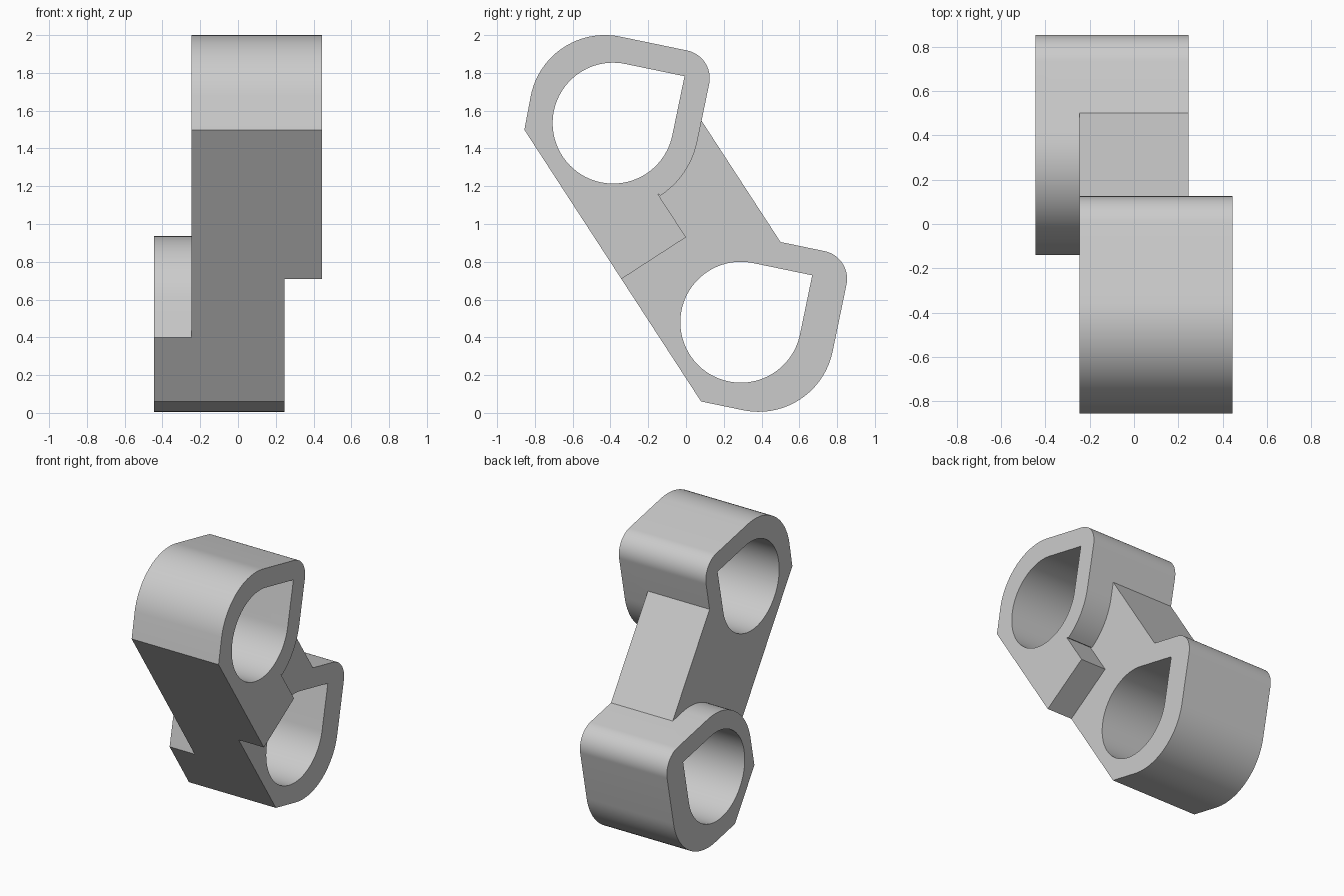
import bpy, bmesh, math
from mathutils import Vector

if "Cube" in bpy.data.objects:
    bpy.data.objects.remove(bpy.data.objects["Cube"])

TILT = math.radians(11.7)
U = Vector((math.cos(TILT), -math.sin(TILT)))   # ring axes in the y-z plane
V = Vector((math.sin(TILT), math.cos(TILT)))
HALF, BORE = 0.456, 0.32                        # ring half width, bore radius
INNER, OUTER = 0.245, 0.445                     # web and ring half widths in x
UPPER, LOWER = Vector((-0.386, 1.534)), Vector((0.341, 0.472))

grey = bpy.data.materials.new("light grey")
grey.use_nodes = True
grey.diffuse_color = (0.6, 0.6, 0.6, 1)
grey.node_tree.nodes["Principled BSDF"].inputs["Base Color"].default_value = (0.6, 0.6, 0.6, 1)


def corner(centre, half, su, sv, radius, steps=24):
    """Clockwise rounded corner of a tilted square; radius 0 keeps it sharp."""
    pivot = centre + (half - radius) * (su * U + sv * V)
    if radius == 0:
        return [pivot]
    start = math.atan2(sv, su) + math.pi / 4
    angles = [start - math.pi / 2 * i / steps for i in range(steps + 1)]
    return [pivot + radius * (math.cos(a) * U + math.sin(a) * V) for a in angles]


def extrude(name, profile, x0, x1):
    """Solid prism along x from a y-z profile."""
    bm = bmesh.new()
    face = bm.faces.new([bm.verts.new((x0, p[0], p[1])) for p in profile])
    moved = bmesh.ops.extrude_face_region(bm, geom=[face])["geom"]
    verts = [g for g in moved if isinstance(g, bmesh.types.BMVert)]
    bmesh.ops.translate(bm, verts=verts, vec=(x1 - x0, 0, 0))
    bmesh.ops.recalc_face_normals(bm, faces=bm.faces)
    mesh = bpy.data.meshes.new(name)
    bm.to_mesh(mesh)
    bm.free()
    mesh.materials.append(grey)
    obj = bpy.data.objects.new(name, mesh)
    bpy.context.collection.objects.link(obj)
    return obj


def combine(target, tool, operation):
    """Apply a boolean and discard the helper."""
    tool.hide_render = True
    mod = target.modifiers.new("combine", 'BOOLEAN')
    mod.operation, mod.solver, mod.object = operation, 'EXACT', tool
    bpy.context.view_layer.objects.active = target
    bpy.ops.object.modifier_apply(modifier=mod.name)
    bpy.data.objects.remove(tool)


# Upper ring with its stepped foot, overhanging the sloped front
ring = corner(UPPER, HALF, -1, 1, 0.40) + corner(UPPER, HALF, 1, 1, 0.15)
ring += [p for p in corner(UPPER, HALF, 1, -1, 0.45) if p.x > -0.145]
foot = [(-0.15, 1.16), (0, 0.93), (-0.51, 0.60), (-0.95, 1.0)]
link = extrude("link_body", ring + foot, -INNER, OUTER)

# Lower ring
ring = corner(LOWER, HALF, -1, 1, 0.41) + corner(LOWER, HALF, 1, 1, 0.15)
ring += corner(LOWER, HALF, 1, -1, 0.40) + corner(LOWER, HALF, -1, -1, 0)
combine(link, extrude("lower_ring", ring, -OUTER, INNER), 'UNION')

# Slanted web joining the rings
web = [(-0.88, 1.4), (0.05, 1.596), (0.536, 0.85), (-0.02, 0.1)]
combine(link, extrude("web", web, -INNER, INNER), 'UNION')

# Teardrop bores
for centre in (UPPER, Vector((0.29, 0.48))):
    bore = []
    for su, sv in ((-1, 1), (1, 1), (1, -1), (-1, -1)):
        arc = corner(centre, BORE, su, sv, 0 if su == sv == 1 else BORE)
        bore += [p for p in arc if not bore or (p - bore[-1]).length > 0.001]
    if (bore[0] - bore[-1]).length < 0.001:
        bore.pop()
    combine(link, extrude("bore_cutter", bore, -1, 1), 'DIFFERENCE')

# Flat sloped front: trim everything with one plane and cap it
bm = bmesh.new()
bm.from_mesh(link.data)
cut = bmesh.ops.bisect_plane(
    bm, geom=bm.verts[:] + bm.edges[:] + bm.faces[:], dist=0.0001,
    plane_co=(0, -0.85, 1.49), plane_no=(0, -1.43, -0.93), clear_outer=True)
rim = [g for g in cut["geom_cut"] if isinstance(g, bmesh.types.BMEdge)]
bmesh.ops.holes_fill(bm, edges=rim, sides=0)
bmesh.ops.recalc_face_normals(bm, faces=bm.faces)
bm.to_mesh(link.data)
bm.free()

# Smooth the round walls and keep the edges crisp
bpy.ops.object.select_all(action='DESELECT')
link.select_set(True)
bpy.context.view_layer.objects.active = link
bpy.ops.object.shade_smooth_by_angle(angle=math.radians(20))
